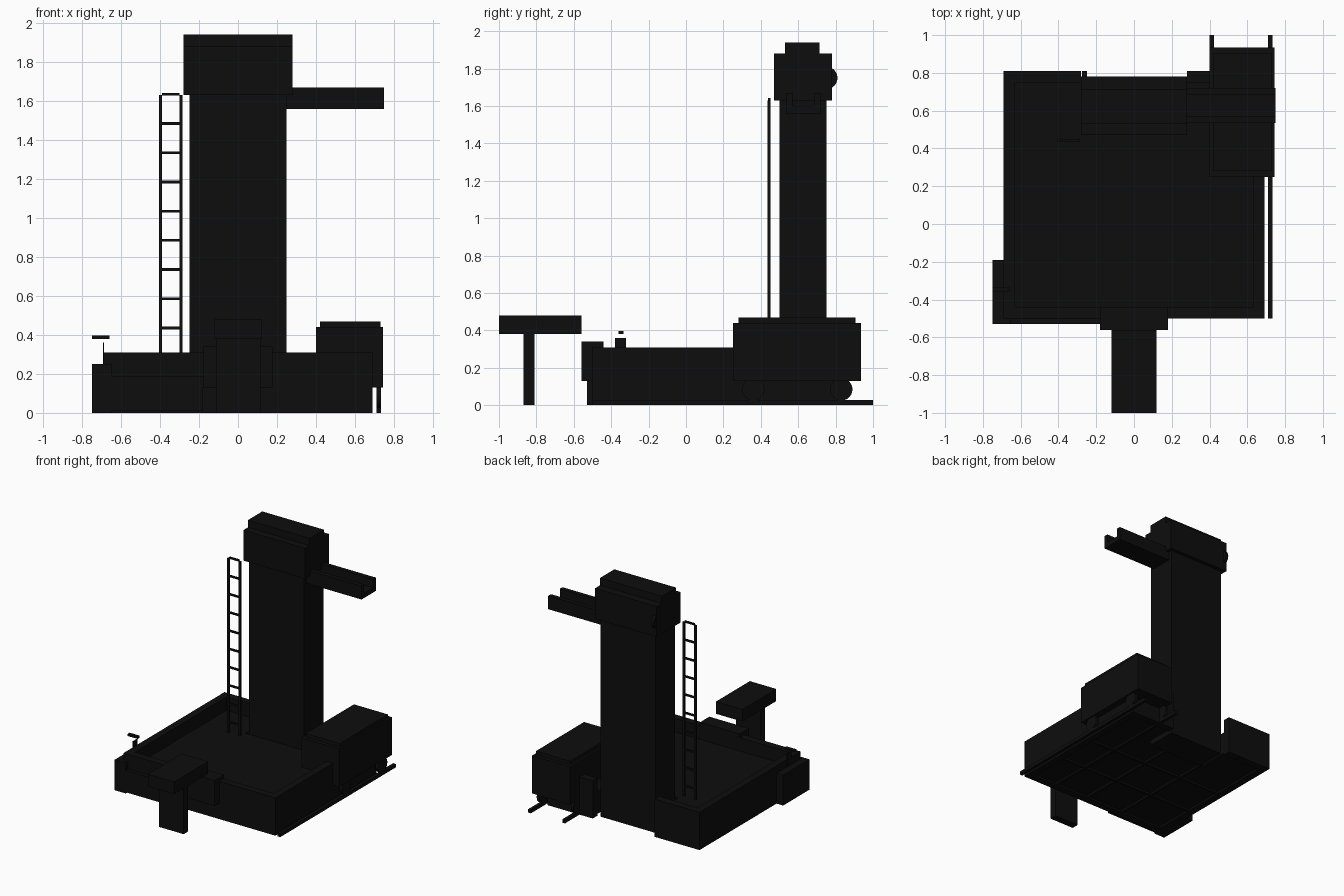
import bpy, bmesh, math

old = bpy.data.objects.get("Cube")
if old:
    bpy.data.objects.remove(old)

black = bpy.data.materials.new("soot_black")
black.use_nodes = True
tone = (0.0042, 0.0042, 0.0042, 1)
black.diffuse_color = tone
black.node_tree.nodes["Principled BSDF"].inputs["Base Color"].default_value = tone


def finish(name, bm):
    bmesh.ops.recalc_face_normals(bm, faces=bm.faces)
    mesh = bpy.data.meshes.new(name)
    bm.to_mesh(mesh)
    bm.free()
    mesh.materials.append(black)
    ob = bpy.data.objects.new(name, mesh)
    bpy.context.collection.objects.link(ob)
    return ob


def add_box(bm, xs, ys, zs):
    made = bmesh.ops.create_cube(bm, size=1)["verts"]
    for v in made:
        for i, (lo, hi) in enumerate((xs, ys, zs)):
            v.co[i] = lo if v.co[i] < 0 else hi


def boxes(name, *specs):
    bm = bmesh.new()
    for spec in specs:
        add_box(bm, *spec)
    return finish(name, bm)


def prism(name, outline, axis, lo, hi):
    """Extrude a 2D outline along x or z."""
    bm = bmesh.new()
    place = (lambda p: (lo, *p)) if axis == "x" else (lambda p: (*p, lo))
    face = bm.faces.new([bm.verts.new(place(p)) for p in outline])
    moved = bmesh.ops.extrude_face_region(bm, geom=[face])["geom"]
    step = (hi - lo, 0, 0) if axis == "x" else (0, 0, hi - lo)
    bmesh.ops.translate(bm, vec=step, verts=[g for g in moved if isinstance(g, bmesh.types.BMVert)])
    return finish(name, bm)


def wheel(name, x, y, z, radius, width):
    ring = [(y + radius * math.cos(i * math.tau / 24), z + radius * math.sin(i * math.tau / 24))
            for i in range(24)]
    return prism(name, ring, "x", x - width / 2, x + width / 2)


# Tray floor with a notch at the back for the tower
W, F, B, N, RIM, TOP = 0.69, -0.5, 0.81, 0.28, 0.06, 0.31
prism("tray_floor", [(-W, F), (W, F), (W, B), (N, B), (N, 0.5), (-N, 0.5), (-N, B), (-W, B)],
      "z", 0.015, 0.2)

# Raised rim around the tray
boxes("tray_rim",
      ((-W, -W + RIM), (F, B), (0, TOP)),
      ((W - RIM, W), (F, B), (0, TOP)),
      ((-W, W), (F, F + RIM), (0, TOP)),
      ((-W, -N), (B - RIM, B), (0, TOP)),
      ((N, W), (B - RIM, B), (0, TOP)))

# Ribs under the tray
ribs = [((x - 0.01, x + 0.01), (F, 0.5), (0.0, 0.02)) for x in (-0.25, 0.1)]
ribs += [((-W, W), (y - 0.01, y + 0.01), (0.0, 0.02)) for y in (-0.1, 0.25)]
boxes("underside_ribs", *ribs)

# Corner cabinet, front panel and front bracket
boxes("corner_cabinet", ((-0.75, -0.65), (-0.53, -0.19), (0, 0.25)))
boxes("front_panel", ((-0.66, -0.18), (-0.53, F), (0.01, 0.19)))
boxes("front_bracket", ((-0.18, 0.18), (-0.56, -0.44), (0.13, 0.34)))

# Front bench on a single leg
boxes("bench_top", ((-0.12, 0.12), (-1, -0.56), (0.38, 0.48)))
boxes("bench_leg", ((-0.11, 0.115), (-0.87, -0.81), (0, 0.38)))

# Tower and its stepped head
boxes("tower", ((-0.25, 0.25), (0.5, 0.75), (0, 1.64)))
boxes("tower_head", ((-0.28, 0.28), (0.47, 0.78), (1.63, 1.88)))
boxes("tower_cap", ((-0.28, 0.28), (0.53, 0.715), (1.88, 1.94)))
wheel("head_pulley", -0.262, 0.75, 1.75, 0.06, 0.024)

# Open channel arm on the side of the head
prism("channel_arm", [(0.535, 1.56), (0.72, 1.56), (0.72, 1.67), (0.685, 1.67),
                      (0.685, 1.6), (0.57, 1.6), (0.57, 1.67), (0.535, 1.67)], "x", 0.25, 0.748)

# Ladder
ladder = [((x - 0.008, x + 0.008), (0.437, 0.452), (0.2, 1.63)) for x in (-0.398, -0.293)]
ladder += [((-0.39, -0.3), (0.438, 0.451), (z - 0.007, z + 0.007))
           for z in [0.285 + 0.15 * i for i in range(10)]]
boxes("ladder", *ladder)

# Carriage box with its lid, wheels and rails
boxes("carriage", ((0.4, 0.745), (0.25, 0.935), (0.13, 0.44)))
boxes("carriage_lid", ((0.42, 0.73), (0.28, 0.905), (0.44, 0.47)))
for side, x in (("right", 0.412), ("left", 0.722)):
    boxes(side + "_rail", ((x - 0.012, x + 0.012), (F, 1), (0, 0.028)))
    for end, y in (("front", 0.36), ("back", 0.83)):
        wheel(f"{side}_{end}_wheel", x, y, 0.085, 0.06, 0.024)

# Lever handle on the cabinet
boxes("lever_bar", ((-0.75, -0.66), (-0.36, -0.335), (0.38, 0.398)))
boxes("lever_plate", ((-0.692, -0.688), (-0.38, -0.32), (0.25, 0.36)))
